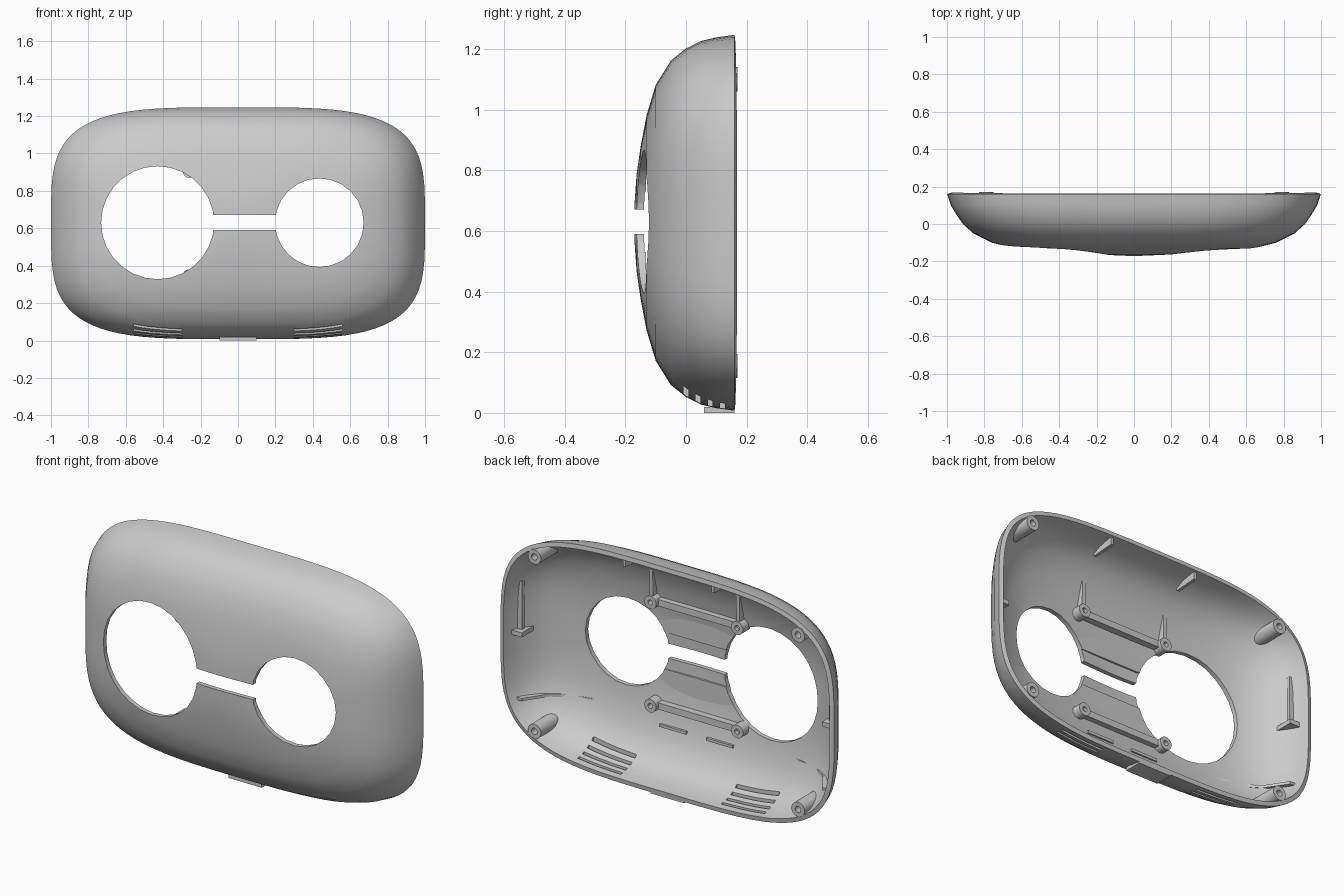
import bpy
import bmesh
from math import cos, sin, pi, radians, copysign
from mathutils import Matrix

cube = bpy.data.objects.get("Cube")
if cube:
    bpy.data.objects.remove(cube, do_unlink=True)

grey = bpy.data.materials.new("plain grey")
grey.use_nodes = True
grey.diffuse_color = (0.6, 0.6, 0.6, 1)
grey.node_tree.nodes["Principled BSDF"].inputs["Base Color"].default_value = (0.6, 0.6, 0.6, 1)

MID_Z, HALF_X, HALF_Z = 0.627, 1.0, 0.62
# depth, side inset, top inset, roundness exponent
PROFILE = [(0.16, 0, 0, 3.8), (0.10, 0.02, 0.008, 3.8), (0.05, 0.05, 0.02, 3.7),
           (0, 0.085, 0.045, 3.6), (-0.05, 0.14, 0.085, 3.5), (-0.1, 0.24, 0.165, 3.2),
           (-0.13, 0.36, 0.265, 2.8), (-0.15, 0.57, 0.37, 2.5),
           (-0.163, 0.8, 0.46, 2.2), (-0.17, 0.95, 0.56, 2)]


def finish(name, bm):
    bmesh.ops.recalc_face_normals(bm, faces=bm.faces)
    mesh = bpy.data.meshes.new(name)
    bm.to_mesh(mesh)
    bm.free()
    mesh.materials.append(grey)
    obj = bpy.data.objects.new(name, mesh)
    bpy.context.collection.objects.link(obj)
    return obj


def activate(obj):
    bpy.ops.object.select_all(action='DESELECT')
    obj.select_set(True)
    bpy.context.view_layer.objects.active = obj


def apply(obj, kind, **settings):
    mod = obj.modifiers.new(kind.lower(), kind)
    for key, value in settings.items():
        setattr(mod, key, value)
    activate(obj)
    bpy.ops.object.modifier_apply(modifier=mod.name)


def boolean(obj, other, operation):
    apply(obj, 'BOOLEAN', object=other, operation=operation, solver='EXACT')


def smooth(obj, angle=35):
    activate(obj)
    bpy.ops.object.shade_smooth_by_angle(angle=radians(angle))


def loft(name, inset=0.0, closed=False):
    """Rounded-rectangle rings joined from the open back to the front."""
    bm = bmesh.new()
    rows = [(y + inset, dx, dz, n) for y, dx, dz, n in PROFILE]
    if closed:
        rows.insert(0, (0.25, 0, 0, 3.8))
    rings, count = [], 80
    for y, dx, dz, n in rows:
        ring = []
        for i in range(count):
            a = 2 * pi * (i + 0.5) / count
            c, s = cos(a), sin(a)
            x = (HALF_X - dx - inset) * copysign(abs(c) ** (2 / n), c)
            z = (HALF_Z - dz - inset) * copysign(abs(s) ** (2 / n), s)
            ring.append(bm.verts.new((x, y, MID_Z + z)))
        rings.append(ring)
    for r, q in zip(rings, rings[1:]):
        for i in range(count):
            j = (i + 1) % count
            bm.faces.new((r[i], r[j], q[j], q[i]))
    bm.faces.new(rings[-1])
    if closed:
        bm.faces.new(rings[0])
    return finish(name, bm)


def prism(name, axis, points, start, end):
    """Extrude a flat outline along x (points are y, z) or z (points are x, y)."""
    bm = bmesh.new()
    place = (lambda p, d: (d, *p)) if axis == 'x' else (lambda p, d: (*p, d))
    face = bm.faces.new([bm.verts.new(place(p, start)) for p in points])
    out = bmesh.ops.extrude_face_region(bm, geom=[face])
    shift = (end - start, 0, 0) if axis == 'x' else (0, 0, end - start)
    bmesh.ops.translate(bm, vec=shift,
                        verts=[v for v in out["geom"] if isinstance(v, bmesh.types.BMVert)])
    return finish(name, bm)


def box(name, x, y, z):
    return prism(name, 'x', [(y[0], z[0]), (y[1], z[0]), (y[1], z[1]), (y[0], z[1])], *x)


def post(name, x, z, y0, y1, radius, sides=14, hole=0.0):
    """Round post along y with an optional screw hole in its back end."""
    bm = bmesh.new()
    bmesh.ops.create_cone(bm, cap_ends=True, segments=sides, radius1=radius, radius2=radius,
                          depth=y1 - y0, matrix=Matrix.Translation((x, (y0 + y1) / 2, z))
                          @ Matrix.Rotation(-pi / 2, 4, 'X'))
    if hole:
        bm.faces.ensure_lookup_table()
        end = max(bm.faces, key=lambda f: f.calc_center_median().y)
        bmesh.ops.inset_region(bm, faces=[end], thickness=radius - hole)
        inner = bmesh.ops.extrude_face_region(bm, geom=[end])
        verts = [v for v in inner["geom"] if isinstance(v, bmesh.types.BMVert)]
        bmesh.ops.translate(bm, vec=(0, -0.04, 0), verts=verts)
        bmesh.ops.delete(bm, geom=[end], context='FACES')
    return finish(name, bm)


# Shell and the hull that trims the inner parts
shell = loft("cover_shell")
apply(shell, 'SOLIDIFY', thickness=0.024, offset=-1, use_even_offset=True)
hull = loft("hull_helper", inset=0.01, closed=True)
hull.hide_render = True

# Two round openings joined by a slot
cutters = [post("large_opening_cutter", -0.43, 0.63, -0.4, 0.05, 0.302, 28),
           post("small_opening_cutter", 0.435, 0.63, -0.4, 0.05, 0.237, 24),
           box("slot_cutter", (-0.3, 0.35), (-0.4, 0.05), (0.59, 0.67))]
bridge = [box("upper_bridge_plate", (-0.26, 0.26), (-0.16, -0.132), (0.73, 0.9)),
          box("lower_bridge_plate", (-0.26, 0.26), (-0.16, -0.132), (0.35, 0.53))]
for target in [shell] + bridge:
    for cutter in cutters:
        boolean(target, cutter, 'DIFFERENCE')

# Vent slots in the underside
for side in (-1, 1):
    for row in range(4):
        y = 0.0 + 0.04 * row
        x0, x1 = sorted((side * 0.3, side * 0.56))
        vent = box("vent_cutter", (x0, x1), (y - 0.008, y + 0.008), (-0.1, 0.12))
        boolean(shell, vent, 'DIFFERENCE')
        cutters.append(vent)

# Inner posts, ribs and clips
inner = list(bridge)
for side, label in ((-1, "right"), (1, "left")):
    def span(a, b):
        return sorted((side * a, side * b))

    for z, level in ((1.1, "upper"), (0.155, "lower")):
        inner.append(post(f"{level}_{label}_corner_post", side * 0.79, z, -0.1, 0.17, 0.04, hole=0.017))
    for z, level in ((0.905, "upper"), (0.345, "lower")):
        inner.append(post(f"{level}_{label}_bridge_post", side * 0.26, z, -0.2, -0.065, 0.036, hole=0.014))
    inner.append(prism(f"{label}_bridge_fin", 'x',
                       [(-0.2, 0.92), (-0.075, 0.92), (-0.07, 1.12), (-0.2, 1.12)], *span(0.25, 0.27)))
    inner.append(prism(f"{label}_top_rib", 'x',
                       [(0.15, 1.26), (0.15, 1.18), (0.02, 1.17), (0, 1.26)], *span(0.257, 0.273)))
    inner.append(prism(f"{label}_corner_shelf", 'z',
                       [(side * x, y) for x, y in ((0.52, -0.2), (1, -0.2), (1, 0.12), (0.9, 0.12),
                                                   (0.82, 0), (0.74, -0.05), (0.52, -0.1))], 0.27, 0.285))
    inner.append(box(f"{label}_side_rib", span(0.92, 1), (0.07, 0.09), (0.63, 0.9)))
    inner.append(box(f"{label}_side_clip", span(0.9, 1), (0.02, 0.12), (0.615, 0.64)))
    inner.append(box(f"{label}_lower_clip", span(0.06, 0.22), (-0.2, -0.085), (0.235, 0.25)))
for z, level in ((0.905, "upper"), (0.345, "lower")):
    inner.append(box(f"{level}_bridge_bar", (-0.26, 0.26), (-0.2, -0.085), (z - 0.018, z + 0.018)))
for part in inner:
    boolean(part, hull, 'INTERSECT')
    smooth(part)

# Small foot under the rim
foot = box("bottom_foot", (-0.1, 0.1), (0.06, 0.16), (0, 0.02))
smooth(shell)

for helper in cutters + [hull]:
    bpy.data.objects.remove(helper, do_unlink=True)
